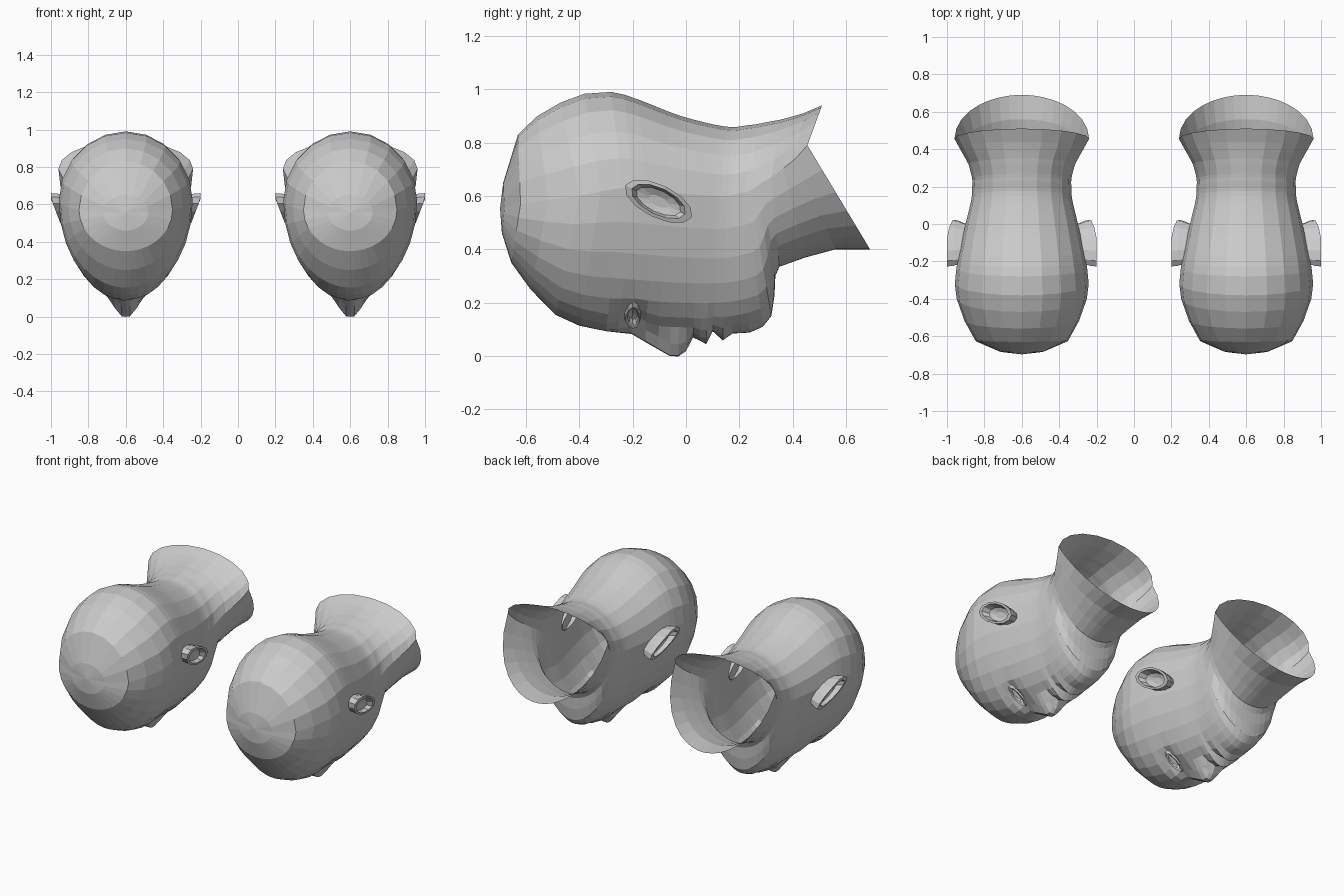
import bpy, bmesh
from math import sin, cos, radians, exp, pi
from mathutils import Vector
from mathutils.bvhtree import BVHTree

if "Cube" in bpy.data.objects:
    bpy.data.objects.remove(bpy.data.objects["Cube"])

# Key head sections, crown to neck rim:
# steps from previous | top y,z | side y,z,half width | bottom y,z
KEYS = [
    (0, -.685, .65, -.68, .56, .12, -.69, .46),
    (1, -.63, .83, -.62, .57, .25, -.655, .35),
    (2, -.47, .95, -.40, .60, .348, -.49, .155),
    (2, -.28, .99, -.24, .63, .35, -.30, .095),
    (5, -.02, .90, -.02, .61, .305, -.06, .08),
    (6, .15, .86, .13, .60, .27, .10, .08),
    (4, .23, .865, .20, .61, .265, .24, .10),
    (2, .27, .87, .24, .62, .265, .32, .15),
    (2, .32, .88, .285, .65, .275, .335, .30),
    (1, .35, .885, .32, .67, .285, .35, .335),
    (2, .44, .91, .41, .74, .335, .56, .40),
    (1, .51, .94, .455, .79, .36, .69, .40)]


def sections():
    """Smooth (Catmull-Rom) sections between the keys."""
    rows = [k[1:] for k in KEYS]
    out = [rows[0]]
    for i in range(1, len(rows)):
        quad = rows[max(i - 2, 0)], rows[i - 1], rows[i], rows[min(i + 1, len(rows) - 1)]
        for s in range(1, KEYS[i][0] + 1):
            t = s / KEYS[i][0]
            out.append([b + .5 * t * (c - a + t * (2 * a - 5 * b + 4 * c - d + t * (3 * (b - c) + d - a)))
                        for a, b, c, d in zip(*quad)])
    return out


# Ring angles: finer steps near the face midline
HALF = [-90 + 90 * (i / 9) ** 1.4 for i in range(9)] + [18 * i for i in range(6)]
ANGLES = [(a, 1) for a in HALF] + [(a, -1) for a in HALF[-2:0:-1]]


def bump(x, y, cx, cy, rx, ry):
    return exp(-((abs(x) - cx) / rx) ** 2 - ((y - cy) / ry) ** 2)


def face_relief(x, y):
    """Height change of the downward-looking face: nose, sockets, lips, chin."""
    rise = max(0, min(1, (y + .21) / .15))
    fall = max(0, min(1, (.03 - y) / .04))
    d = -.08 * rise * fall * exp(-(x / (.04 + .025 * rise)) ** 4)  # nose
    d += .05 * bump(x, y, .125, -.20, .065, .05)          # eye sockets
    d -= .012 * bump(x, y, .11, -.28, .09, .03)           # brows
    d += .02 * bump(x, y, .03, .012, .016, .02)           # nostrils
    d -= .036 * bump(x, y, 0, .07, .09, .024)             # upper lip
    d += .024 * bump(x, y, 0, .105, .10, .014)            # mouth line
    d -= .024 * bump(x, y, 0, .138, .08, .02)             # lower lip
    d -= .012 * bump(x, y, 0, .25, .09, .05)              # chin
    return d


def bridge(bm, loops):
    for a, b in zip(loops, loops[1:]):
        n = len(a)
        for i in range(n):
            bm.faces.new((a[i], a[(i + 1) % n], b[(i + 1) % n], b[i]))


def finish(bm, name):
    bmesh.ops.recalc_face_normals(bm, faces=bm.faces)
    me = bpy.data.meshes.new(name)
    bm.to_mesh(me)
    return me


def head_mesh():
    bm = bmesh.new()
    loops = []
    for ty, tz, sy, sz, w, by, bz in sections():
        loop = []
        for a, side in ANGLES:
            s, c = sin(radians(a)), cos(radians(a))
            ey, ez = (ty, tz) if s > 0 else (by, bz)
            x = side * w * c
            y, z = sy + (ey - sy) * abs(s), sz + (ez - sz) * abs(s)
            if s < -.6 and y < .3:
                z += face_relief(x, y)
            loop.append(bm.verts.new((x, y, z)))
        loops.append(loop)
    bridge(bm, loops)
    pole = bm.verts.new((0, -.697, .555))
    for i, v in enumerate(loops[0]):
        bm.faces.new((pole, v, loops[0][i - 1]))
    return finish(bm, "head")


def cups(name, centre, radii, tilt, sides, levels, place):
    """Mirrored pair of dished rims: scaled copies of a tilted ellipse, closed inside."""
    bm = bmesh.new()
    for side in (1, -1):
        loops = []
        for scale, lift in levels:
            loop = []
            for i in range(sides):
                t = 2 * pi * i / sides
                p, q = scale * radii[0] * cos(t), scale * radii[1] * sin(t)
                x, y, z = place(centre[0] + p * cos(tilt) - q * sin(tilt),
                                centre[1] + p * sin(tilt) + q * cos(tilt), lift)
                loop.append(bm.verts.new((x * side, y, z)))
            loops.append(loop)
        bridge(bm, loops)
        bm.faces.new(loops[-1])
    return finish(bm, name)


head = head_mesh()
src = bmesh.new()
src.from_mesh(head)
tree = BVHTree.FromBMesh(src)


def on_ear(y, z, lift):
    """Ear plane flares outward toward the back of the head."""
    flare = max(0, min(1, (z - .50) / .13))
    return (.29 + lift * (.06 + .05 * flare), y, z)


def on_face(x, y, lift):
    """Point resting on the face surface."""
    hit = tree.ray_cast(Vector((x, y, -1)), Vector((0, 0, 1)))[0]
    return (x, y, hit.z - lift)


ears = cups("ears", (-.103, .58), (.138, .062), -.45, 12,
            [(.8, 0), (.97, .7), (1, 1), (.8, 1), (.66, .62), (.3, .5)], on_ear)
lids = cups("eyelids", (.125, -.20), (.055, .026), 0, 10,
            [(1.25, -.004), (1.05, .014), (.8, .012), (.65, -.012)], on_face)

# Two identical heads side by side
for label, cx in (("left", -.6), ("right", .6)):
    for me in (head, ears, lids):
        ob = bpy.data.objects.new(f"{label}_{me.name}", me)
        ob.location.x = cx
        bpy.context.collection.objects.link(ob)
